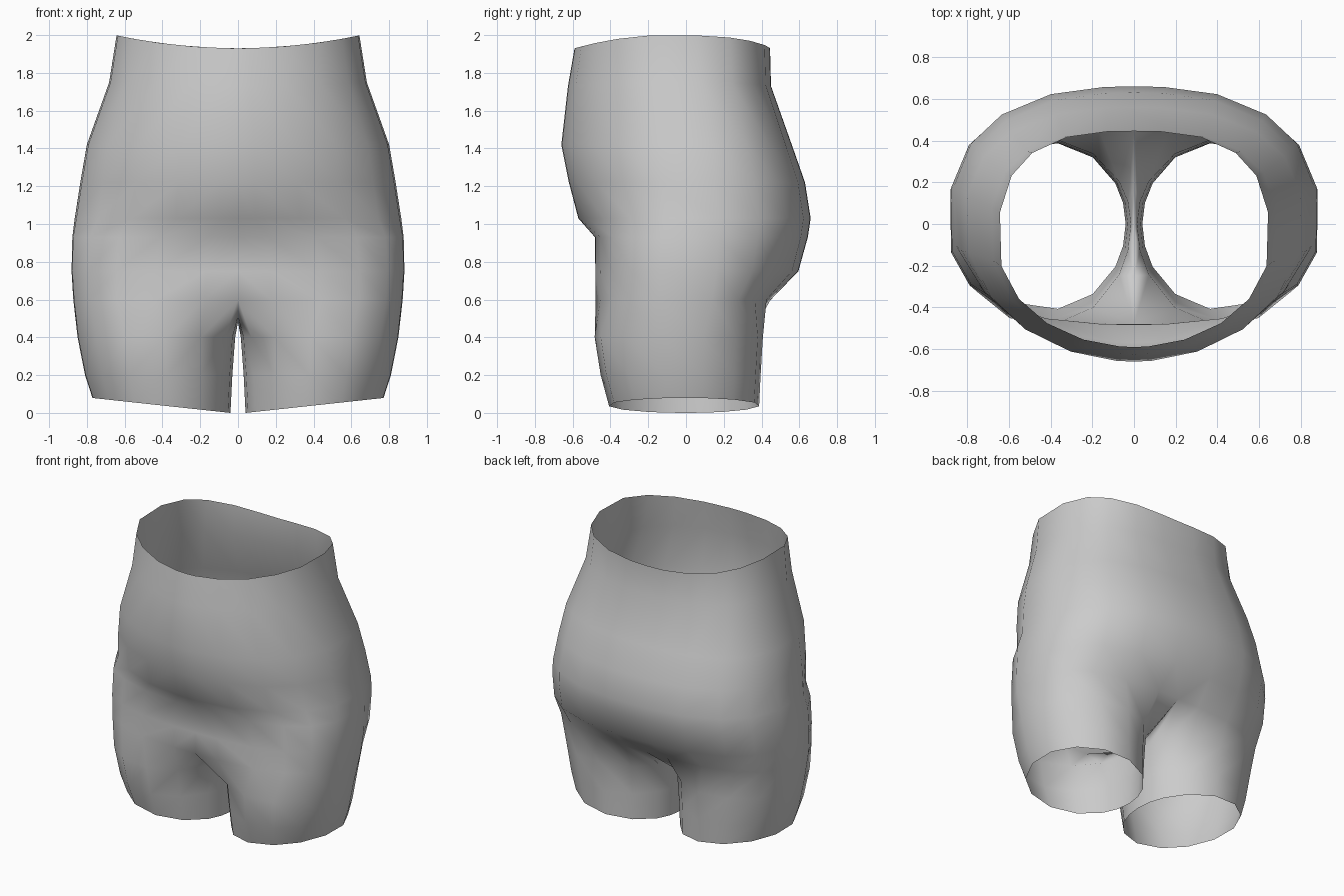
import bpy, bmesh
from math import radians, sin, cos

if "Cube" in bpy.data.objects:
    bpy.data.objects.remove(bpy.data.objects["Cube"])

# Angles of the half-torso columns, front centre -> side -> back centre
TORSO = [-90, -84, -68, -50, -32, -12, 10, 30, 48, 68, 84, 90]
# Matching angles round one leg, with three inner-thigh columns at the end
LEG = [-150, -125, -97, -68, -42, -15, 13, 40, 68, 97, 125, 150, 165, 180, 195]


def spow(v, p):
    return (abs(v) ** (2 / p)) * (1 if v >= 0 else -1)


def torso_ring(z, w, f, b, mid, pf, pb, dip=0):
    """Half ring: width w, front y f, back y b, roundness pf / pb."""
    pts = []
    for a in TORSO:
        c, s = cos(radians(a)), sin(radians(a))
        p, ext = (pf, mid - f) if a < 0 else (pb, b - mid)
        x = 0 if abs(a) == 90 else w * spow(c, p)
        pts.append((x, mid + ext * spow(s, p), z - dip * (1 - (x / w) ** 2)))
    return pts


def leg_ring(z, inner, outer, f, b, tilt=0):
    """Closed leg ring; tilt raises its outer side."""
    cx, rx = (inner + outer) / 2, (outer - inner) / 2
    pts = []
    for a in LEG:
        c, s = cos(radians(a)), sin(radians(a))
        pts.append((cx + rx * c, s * (b if s > 0 else -f), z + tilt * (1 + c) / 2))
    return pts


torso = [
    torso_ring(2.00, .65, -.59, .445, -.10, 2.0, 2.8, dip=.07),
    torso_ring(1.75, .69, -.625, .45, -.06, 2.0, 2.7, dip=.02),
    torso_ring(1.42, .81, -.66, .56, 0, 2.0, 2.5),
    torso_ring(1.22, .845, -.62, .63, 0, 2.0, 2.5),
    torso_ring(1.03, .875, -.57, .66, .02, 2.0, 2.5),
    torso_ring(.93, .888, -.482, .645, .02, 2.6, 2.5),
    torso_ring(.75, .892, -.48, .595, .02, 2.7, 2.5),
    torso_ring(.60, .882, -.48, .45, .02, 2.8, 2.7),
]
crotch = [(0, .18, .51), (0, -.03, .48), (0, -.25, .51)]
legs = [
    leg_ring(.40, .015, .86, -.487, .41),
    leg_ring(.20, .03, .82, -.455, .398),
    leg_ring(.00, .04, .78, -.41, .39, tilt=.08),
]

# One half of the garment
bm = bmesh.new()
t_rows = [[bm.verts.new(p) for p in r] for r in torso]
for up, lo in zip(t_rows, t_rows[1:]):
    for j in range(len(up) - 1):
        bm.faces.new((up[j], lo[j], lo[j + 1], up[j + 1]))

# Leg tube hangs from the lowest torso row plus the crotch seam
l_rows = [t_rows[-1] + [bm.verts.new(p) for p in crotch]]
l_rows += [[bm.verts.new(p) for p in r] for r in legs]
for up, lo in zip(l_rows, l_rows[1:]):
    n = len(up)
    for j in range(n):
        k = (j + 1) % n
        bm.faces.new((up[j], lo[j], lo[k], up[k]))

# Mirror to the other side and weld the centre seam
dup = bmesh.ops.duplicate(bm, geom=bm.verts[:] + bm.edges[:] + bm.faces[:])["geom"]
for v in dup:
    if isinstance(v, bmesh.types.BMVert):
        v.co.x = -v.co.x
bmesh.ops.remove_doubles(bm, verts=bm.verts[:], dist=.001)
bmesh.ops.recalc_face_normals(bm, faces=bm.faces[:])
for f in bm.faces:
    f.smooth = True

mesh = bpy.data.meshes.new("shorts")
bm.to_mesh(mesh)
bm.free()
shorts = bpy.data.objects.new("shorts", mesh)
bpy.context.collection.objects.link(shorts)
